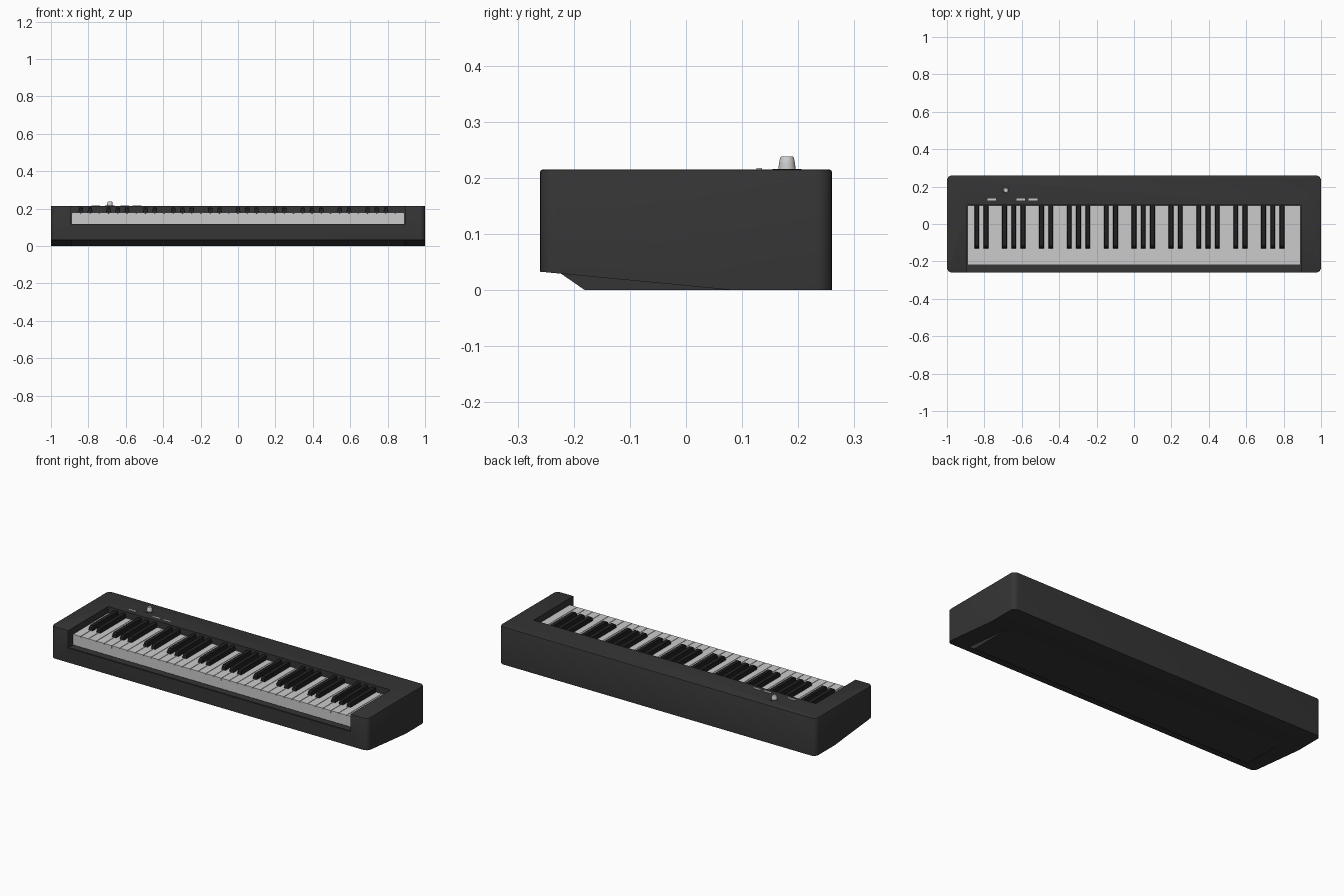
import bpy, bmesh, math

if "Cube" in bpy.data.objects:
    bpy.data.objects.remove(bpy.data.objects["Cube"])


def mat(name, v):
    m = bpy.data.materials.new(name)
    m.diffuse_color = (v, v, v, 1)
    m.use_nodes = True
    m.node_tree.nodes["Principled BSDF"].inputs["Base Color"].default_value = m.diffuse_color
    return m


CASE = mat("case_dark", 0.035)
BLACK = mat("key_black", 0.015)


def finish(name, bm, material=None):
    bmesh.ops.recalc_face_normals(bm, faces=bm.faces)
    me = bpy.data.meshes.new(name)
    bm.to_mesh(me)
    bm.free()
    ob = bpy.data.objects.new(name, me)
    bpy.context.collection.objects.link(ob)
    if material:
        me.materials.append(material)
    return ob


def prism(bm, x0, x1, profile, taper=0.0, ztaper=9.0):
    """Extrude a (y, z) profile along x; points above ztaper are narrowed."""
    rings = []
    for x, s in ((x0, 1), (x1, -1)):
        rings.append([bm.verts.new((x + (s * taper if z > ztaper else 0), y, z))
                      for y, z in profile])
    a, b = rings
    n = len(profile)
    bm.faces.new(a)
    bm.faces.new(b[::-1])
    for i in range(n):
        bm.faces.new((a[i], b[i], b[(i + 1) % n], a[(i + 1) % n]))


def box(bm, x0, x1, y0, y1, z0, z1):
    prism(bm, x0, x1, [(y0, z0), (y1, z0), (y1, z1), (y0, z1)])


def smooth(ob, angle=30):
    bpy.ops.object.select_all(action='DESELECT')
    ob.select_set(True)
    bpy.context.view_layer.objects.active = ob
    bpy.ops.object.shade_smooth_by_angle(angle=math.radians(angle))


# case: side profile with rising underside, rounded corners, softened top rim
bm = bmesh.new()
prism(bm, -1, 1, [(-.26, .033), (.085, 0), (.26, 0), (.26, .215), (-.26, .215)])
vertical = [e for e in bm.edges
            if abs((e.verts[0].co - e.verts[1].co).normalized().z) > .99]
bmesh.ops.bevel(bm, geom=vertical, offset=.028, segments=6, profile=.5, affect='EDGES')
rim = [e for e in bm.edges if all(v.co.z > .2149 for v in e.verts)]
bmesh.ops.bevel(bm, geom=rim, offset=.004, segments=2, profile=.5, affect='EDGES')
case = finish("case", bm, CASE)

# keyboard opening, open to the front
bm = bmesh.new()
box(bm, -.892, .892, -.4, .102, .115, .4)
cutter = finish("opening_cutter", bm)
cutter.hide_render = True
cutter.hide_viewport = True
mod = case.modifiers.new("opening", 'BOOLEAN')
mod.operation = 'DIFFERENCE'
mod.solver = 'EXACT'
mod.object = cutter
smooth(case)

# raised base plate under the case
bm = bmesh.new()
prism(bm, -.89, .89, [(-.225, .031), (-.18, 0), (.085, 0), (.085, .03), (-.225, .04)])
finish("base_plate", bm, CASE)

# white keys: 36 naturals over a continuous front strip
W = 1.78 / 36
bm = bmesh.new()
for i in range(36):
    x = -.89 + i * W
    box(bm, x + .0015, x + W - .0015, -.22, .1, .165, .18)
finish("white_keys", bm)
bm = bmesh.new()
box(bm, -.89, .89, -.2195, .1, .119, .174)
finish("white_key_front", bm)

# key slip below the key fronts
bm = bmesh.new()
box(bm, -.892, .892, -.257, -.235, .11, .118)
finish("key_slip", bm, CASE)

# black keys: groups of two and three per octave
bm = bmesh.new()
for octave in range(5):
    for k in (1, 2, 4, 5, 6):
        x = -.89 + (octave * 7 + k) * W
        prism(bm, x - .0135, x + .0135,
              [(-.132, .172), (.1, .172), (.1, .205), (-.118, .205), (-.128, .197)],
              .003, .19)
finish("black_keys", bm, BLACK)

# volume knob with a surrounding ring
bm = bmesh.new()
outline = [(.0155, .213), (.0145, .225), (.0125, .2355), (.0105, .238)]
rings = [[bm.verts.new((-.685 + r * math.cos(a * math.tau / 32),
                        .18 + r * math.sin(a * math.tau / 32), z)) for a in range(32)]
         for r, z in outline]
for lo, hi in zip(rings, rings[1:]):
    for j in range(32):
        bm.faces.new((lo[j], lo[(j + 1) % 32], hi[(j + 1) % 32], hi[j]))
bm.faces.new(rings[-1])
bm.faces.new(rings[0][::-1])
smooth(finish("volume_knob", bm), 40)
bpy.ops.mesh.primitive_cylinder_add(vertices=32, radius=.026, depth=.003,
                                    location=(-.685, .18, .2145))
ring = bpy.context.object
ring.name = "knob_ring"
ring.data.materials.append(CASE)
smooth(ring)

# panel buttons
for n, x in enumerate((-.76, -.605, -.54)):
    bm = bmesh.new()
    box(bm, x - .023, x + .023, .126, .135, .212, .2175)
    finish(f"button_{n + 1}", bm)
